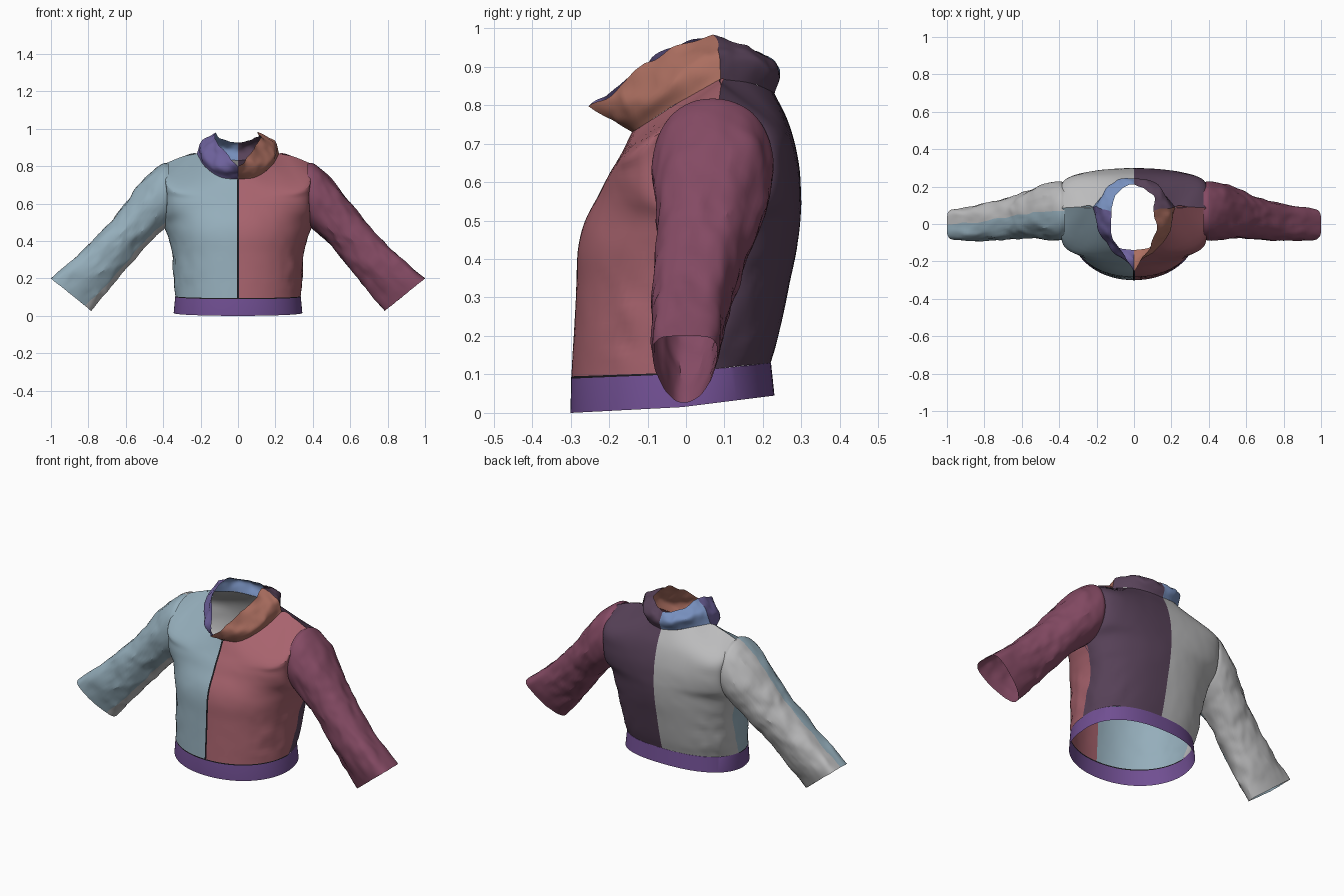
import bpy, bmesh, math
from mathutils import Vector, noise

if "Cube" in bpy.data.objects:
    bpy.data.objects.remove(bpy.data.objects["Cube"])


def mat(name, r, g, b):
    m = bpy.data.materials.new(name)
    m.diffuse_color = [(c / 255) ** 2.2 for c in (r, g, b)] + [1]
    m.use_nodes = True
    m.node_tree.nodes["Principled BSDF"].inputs["Base Color"].default_value = m.diffuse_color
    return m


PALE_BLUE = mat("pale blue", 147, 172, 185)
GREY = mat("light grey", 186, 186, 187)
RED = mat("dusty red", 166, 99, 109)
MAUVE = mat("mauve", 132, 76, 100)
PLUM = mat("dark plum", 87, 67, 88)
VIOLET = mat("violet", 112, 80, 145)
RUST = mat("rust", 170, 110, 96)
INDIGO = mat("indigo", 113, 101, 160)
BLUE = mat("soft blue", 118, 142, 188)
DARK = mat("seam black", 32, 30, 34)


def smooth(t):
    t = min(max(t, 0), 1)
    return t * t * (3 - 2 * t)


def spline(pts, n):
    """Catmull-Rom samples through the points."""
    pts = [Vector(p) for p in pts]
    out = []
    for k in range(n + 1):
        f = k / n * (len(pts) - 1)
        i = min(int(f), len(pts) - 2)
        t = f - i
        b, c = pts[i], pts[i + 1]
        a = pts[i - 1] if i else b * 2 - c
        d = pts[i + 2] if i + 2 < len(pts) else c * 2 - b
        out.append(0.5 * (2 * b + (c - a) * t + (2 * a - 5 * b + 4 * c - d) * t * t
                          + (3 * b - a - 3 * c + d) * t ** 3))
    return out


def loft(rows, n):
    """Smooth across the rows, column by column."""
    return [list(r) for r in zip(*[spline(col, n) for col in zip(*rows)])]


def mirror(grid):
    return [[Vector((-p.x, p.y, p.z)) for p in row] for row in grid]


def copy(grid):
    return [[p.copy() for p in row] for row in grid]


def wrinkle(grid, extra=0):
    """Cloth creases: strong along the sleeves, lighter on the lower sides."""
    for i, row in enumerate(grid):
        for p in row:
            x = abs(p.x)
            along, across = x * .66 - p.z * .75, x * .75 + p.z * .66
            a = 0.001 + 0.008 * smooth((x - 0.39) / 0.08) * (1 - .85 * smooth((along - .38) / .14))
            a += 0.005 * smooth((x - 0.15) / 0.15) * smooth((0.45 - p.z) / 0.15) * (x < .39)
            a *= smooth((p.z - 0.1) / 0.08) if x < 0.38 else 1
            a += extra * smooth(i / len(grid) * 2.5)
            q = Vector((along * 9, p.y * 13, across * 16 + (7 if p.x < 0 else 0) * smooth(x * 9)))
            if extra:
                q = Vector((p.x, p.y, p.z)) * 11
            d = noise.noise_vector(q) + 0.6 * noise.noise_vector(q * 2.1)
            if x < 0.002:
                d.x = 0
            p += d * a
    return grid


def sheet(name, parts):
    """One mesh from (grid, material) pieces, welded along shared edges."""
    bm = bmesh.new()
    mats = []
    for grid, m in parts:
        if m not in mats:
            mats.append(m)
        vs = [[bm.verts.new(p) for p in row] for row in grid]
        for r0, r1 in zip(vs, vs[1:]):
            for j in range(len(r0) - 1):
                f = bm.faces.new((r0[j], r0[j + 1], r1[j + 1], r1[j]))
                f.material_index = mats.index(m)
                f.smooth = True
    bmesh.ops.remove_doubles(bm, verts=bm.verts, dist=0.0008)
    bmesh.ops.recalc_face_normals(bm, faces=bm.faces)
    mid = sum((v.co for v in bm.verts), Vector()) / len(bm.verts)
    if sum(f.normal.dot(f.calc_center_median() - mid) * f.calc_area() for f in bm.faces) < 0:
        bmesh.ops.reverse_faces(bm, faces=bm.faces)
    me = bpy.data.meshes.new(name)
    bm.to_mesh(me)
    bm.free()
    for m in mats:
        me.materials.append(m)
    ob = bpy.data.objects.new(name, me)
    bpy.context.collection.objects.link(ob)
    bpy.context.view_layer.objects.active = ob
    ob.select_set(True)
    bpy.ops.object.shade_smooth_by_angle(angle=math.radians(24))
    ob.select_set(False)


N = 28


def row(zc, yc, zs, xs, ys, e):
    """Quarter section from the centre line to the side; e < 1 is squarer."""
    out = []
    for j in range(N + 1):
        a = math.pi / 2 * j / N
        c = max(math.cos(a), 0) ** e
        out.append(Vector((xs * math.sin(a) ** e, ys + (yc - ys) * c, zs + (zc - zs) * c)))
    return out


# Neckline and shoulder seam shared by panels and collar
NECK_F = [(0, -.14, .73), (.095, -.12, .742), (.178, -.03, .80), (.22, .09, .868)]
NECK_B = [(0, .23, .83), (.08, .215, .84), (.155, .165, .858), (.22, .09, .868)]
SHOULDER = [(.30, .09, .85), (.40, .085, .81)]

# Torso panels: centre z, centre y, side z, side x, side y, squareness
FRONT = [(.095, -.298, .105, .335, -.01, .96), (.2, -.292, .2, .345, .03, .92),
         (.33, -.285, .33, .353, .07, .88), (.43, -.28, .42, .373, .085, .88),
         (.50, -.262, .48, .395, .08, .92), (.57, -.225, .54, .385, -.05, .95),
         (.62, -.20, .64, .38, -.085, .9), (.67, -.17, .745, .39, -.045, .85)]
BACK = [(.13, .22, .105, .335, -.01, .84), (.2, .24, .2, .345, .03, .86),
        (.33, .268, .33, .353, .07, .9), (.42, .287, .42, .373, .085, .95),
        (.50, .297, .48, .395, .08, .95), (.56, .299, .54, .385, .18, .95),
        (.65, .293, .64, .38, .212, .9), (.75, .268, .745, .39, .18, .9)]
front = loft([row(*r) for r in FRONT] + [spline(NECK_F + SHOULDER, N)], 44)
back = loft([row(*r) for r in BACK] + [spline(NECK_B + SHOULDER, N)], 44)
sheet("front_panel_right", [(wrinkle(copy(front)), RED)])
sheet("front_panel_left", [(wrinkle(mirror(front)), PALE_BLUE)])
sheet("back_panel_right", [(wrinkle(copy(back)), PLUM)])
sheet("back_panel_left", [(wrinkle(mirror(back)), GREY)])

# Front opening: thin dark strip just ahead of the centre seam
sheet("front_seam", [([[Vector((s * .005, r[0].y - .003, r[0].z)) for s in (-1, 1)]
                       for r in front], DARK)])

# Waistband, lower at the front than at the back, topped by a dark hem seam
band_f = [row(0, -.30, .015, .344, -.01, .96), row(.089, -.299, .101, .336, -.01, .96)]
band_b = [row(.045, .23, .015, .344, -.01, .84), row(.13, .221, .101, .336, -.01, .84)]
hem_f, hem_b = [band_f[1], front[0]], [band_b[1], back[0]]
sheet("waistband", [(g, VIOLET) for g in (band_f, mirror(band_f), band_b, mirror(band_b),
                                          hem_b, mirror(hem_b))]
      + [(hem_f, DARK), (mirror(hem_f), DARK)])

# Sleeves: top x, top z, bottom x, bottom z, centre y, half depth, flatness of the top
SLEEVE = [(.372, .815, .372, .485, .07, .150, 1), (.41, .81, .395, .465, .07, .158, 1),
          (.50, .735, .45, .42, .065, .150, 1), (.61, .59, .53, .335, .05, .125, 1.1),
          (.70, .48, .60, .25, .03, .112, 1.2), (.85, .328, .69, .14, .01, .10, 1.5),
          (1.0, .2, .785, .027, -.003, .083, 2)]


def sleeve_half(side):
    rings = []
    for tx, tz, bx, bz, yc, sy, q in SLEEVE:
        ring = []
        for j in range(N + 1):
            a = math.pi * j / N
            k = 1 - ((1 - math.cos(a)) / 2) ** q
            y = yc + side * sy * max(math.sin(a), 0) ** 0.9
            ring.append(Vector((bx + (tx - bx) * k, y, bz + (tz - bz) * k)))
        rings.append(ring)
    return loft(rings, 54)


sheet("sleeve_right", [(wrinkle(sleeve_half(s)), MAUVE) for s in (-1, 1)])
# The left sleeve is two-tone; its lower seam sits slightly forward
left = wrinkle(mirror(sleeve_half(-1)))
K = N - 5
sheet("sleeve_left", [([r[:K + 1] for r in left], PALE_BLUE), ([r[K:] for r in left], GREY),
                      (wrinkle(mirror(sleeve_half(1))), GREY)])

# Collar: neckline, bulging middle, rim that flares forward at the front
MID_F = [(0, -.20, .762), (.11, -.145, .80), (.195, -.03, .87), (.195, .09, .935)]
RIM_F = [(0, -.25, .79), (.06, -.16, .86), (.115, -.05, .945), (.115, .07, .982)]
MID_B = [(0, .24, .885), (.08, .235, .895), (.15, .175, .92), (.195, .09, .935)]
RIM_B = [(0, .21, .925), (.06, .195, .935), (.105, .14, .96), (.115, .07, .982)]
collar_f = [spline(r, N) for r in (NECK_F, MID_F, RIM_F)]
collar_b = [spline(r, N) for r in (NECK_B, MID_B, RIM_B)]
sheet("collar", [(wrinkle(loft(collar_f, 18), .010), RUST),
                 (wrinkle(mirror(loft(collar_f, 18)), .010), INDIGO),
                 (wrinkle(loft(collar_b, 18), .010), PLUM),
                 (wrinkle(mirror(loft(collar_b, 18)), .010), BLUE)])
